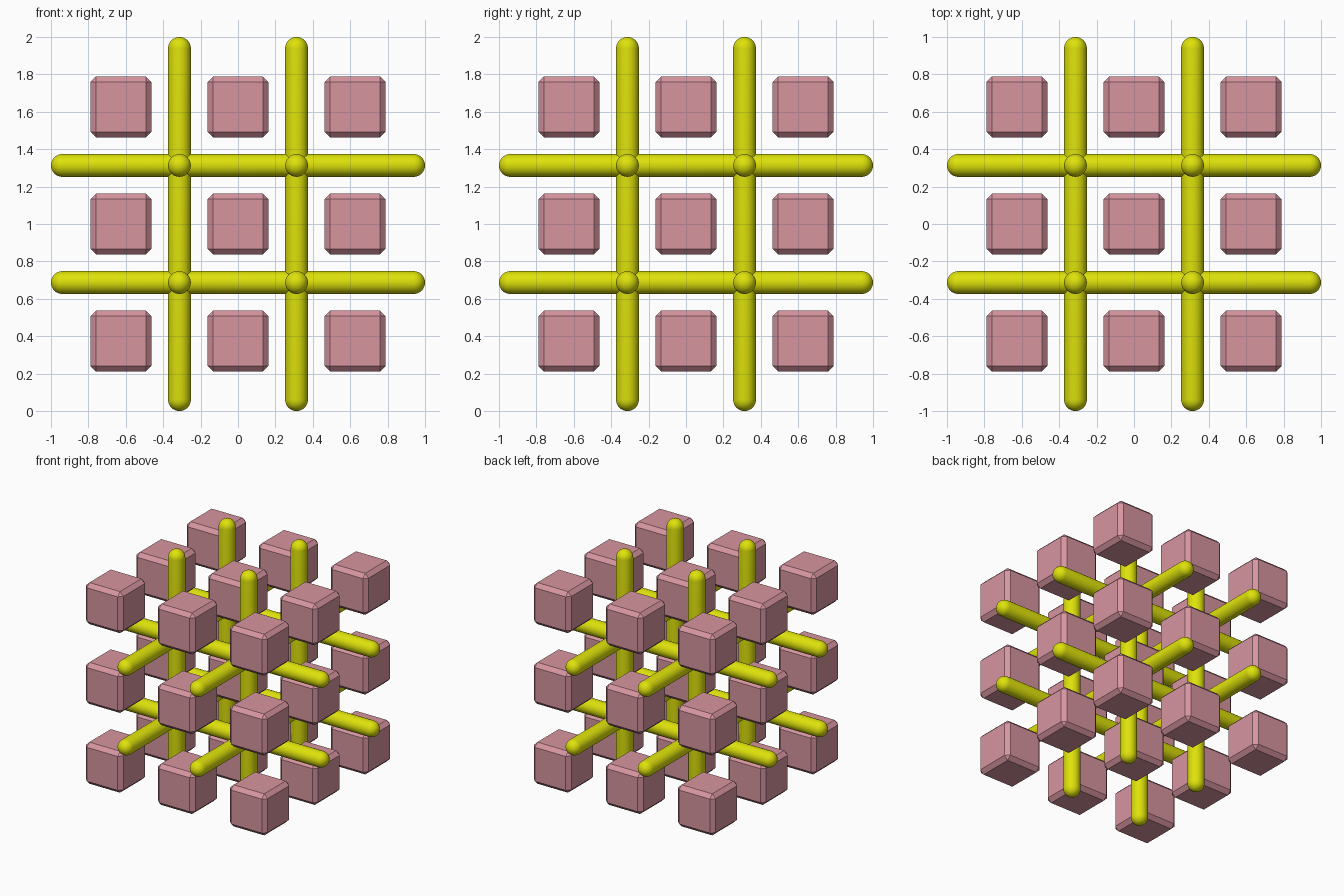
import bpy, bmesh, math
from mathutils import Matrix, Vector

if "Cube" in bpy.data.objects:
    bpy.data.objects.remove(bpy.data.objects["Cube"])

PITCH = 0.626      # spacing of the cubes
CUBE = 0.326       # cube edge length
CHAMFER = 0.03
R = 0.061          # rod radius


def material(name, rgb):
    m = bpy.data.materials.new(name)
    m.diffuse_color = (*rgb, 1)
    m.use_nodes = True
    m.node_tree.nodes["Principled BSDF"].inputs["Base Color"].default_value = m.diffuse_color
    return m


pink = material("dusty_pink", (0.68, 0.30, 0.35))
yellow = material("yellow", (0.73, 0.76, 0.003))


def make_object(name, bm, mat, location):
    bmesh.ops.recalc_face_normals(bm, faces=bm.faces)
    me = bpy.data.meshes.new(name)
    bm.to_mesh(me)
    bm.free()
    me.materials.append(mat)
    ob = bpy.data.objects.new(name, me)
    ob.location = location
    bpy.context.collection.objects.link(ob)
    return ob


# Chamfered cubes in a 3 x 3 x 3 lattice
def cube(location):
    bm = bmesh.new()
    bmesh.ops.create_cube(bm, size=CUBE)
    bmesh.ops.bevel(bm, geom=bm.edges[:], offset=CHAMFER, segments=1,
                    profile=0.5, affect='EDGES')
    make_object("cube", bm, pink, location)


for i in (-1, 0, 1):
    for j in (-1, 0, 1):
        for k in (-1, 0, 1):
            cube((i * PITCH, j * PITCH, 1 + k * PITCH))


# Round-ended rods: a sphere split at its equator and stretched to length
def rod(axis, location):
    bm = bmesh.new()
    bmesh.ops.create_uvsphere(bm, u_segments=32, v_segments=16, radius=R)
    cut = bmesh.ops.bisect_plane(bm, geom=bm.verts[:] + bm.edges[:] + bm.faces[:],
                                 plane_co=(0, 0, 0), plane_no=(0, 0, 1),
                                 clear_inner=True, dist=1e-5)
    rim = [e for e in cut["geom_cut"] if isinstance(e, bmesh.types.BMEdge)]
    bmesh.ops.translate(bm, verts=bm.verts[:], vec=(0, 0, 1 - R))
    new = bmesh.ops.extrude_edge_only(bm, edges=rim)["geom"]
    for v in new:
        if isinstance(v, bmesh.types.BMVert):
            v.co.z = 0
    mirrored = bmesh.ops.duplicate(bm, geom=bm.verts[:] + bm.edges[:] + bm.faces[:])["geom"]
    for v in mirrored:
        if isinstance(v, bmesh.types.BMVert):
            v.co.z *= -1
    bmesh.ops.remove_doubles(bm, verts=bm.verts[:], dist=1e-4)
    turn = {"x": Matrix.Rotation(math.pi / 2, 3, 'Y'),
            "y": Matrix.Rotation(math.pi / 2, 3, 'X'),
            "z": Matrix.Identity(3)}[axis]
    bmesh.ops.rotate(bm, verts=bm.verts[:], cent=(0, 0, 0), matrix=turn)
    for f in bm.faces:
        f.smooth = True
    make_object("rod_" + axis, bm, yellow, location)


# Four rods along each axis, running between the cubes
H = PITCH / 2
for a in (-H, H):
    for b in (-H, H):
        rod("x", Vector((0, a, 1 + b)))
        rod("y", Vector((a, 0, 1 + b)))
        rod("z", Vector((a, b, 1)))
